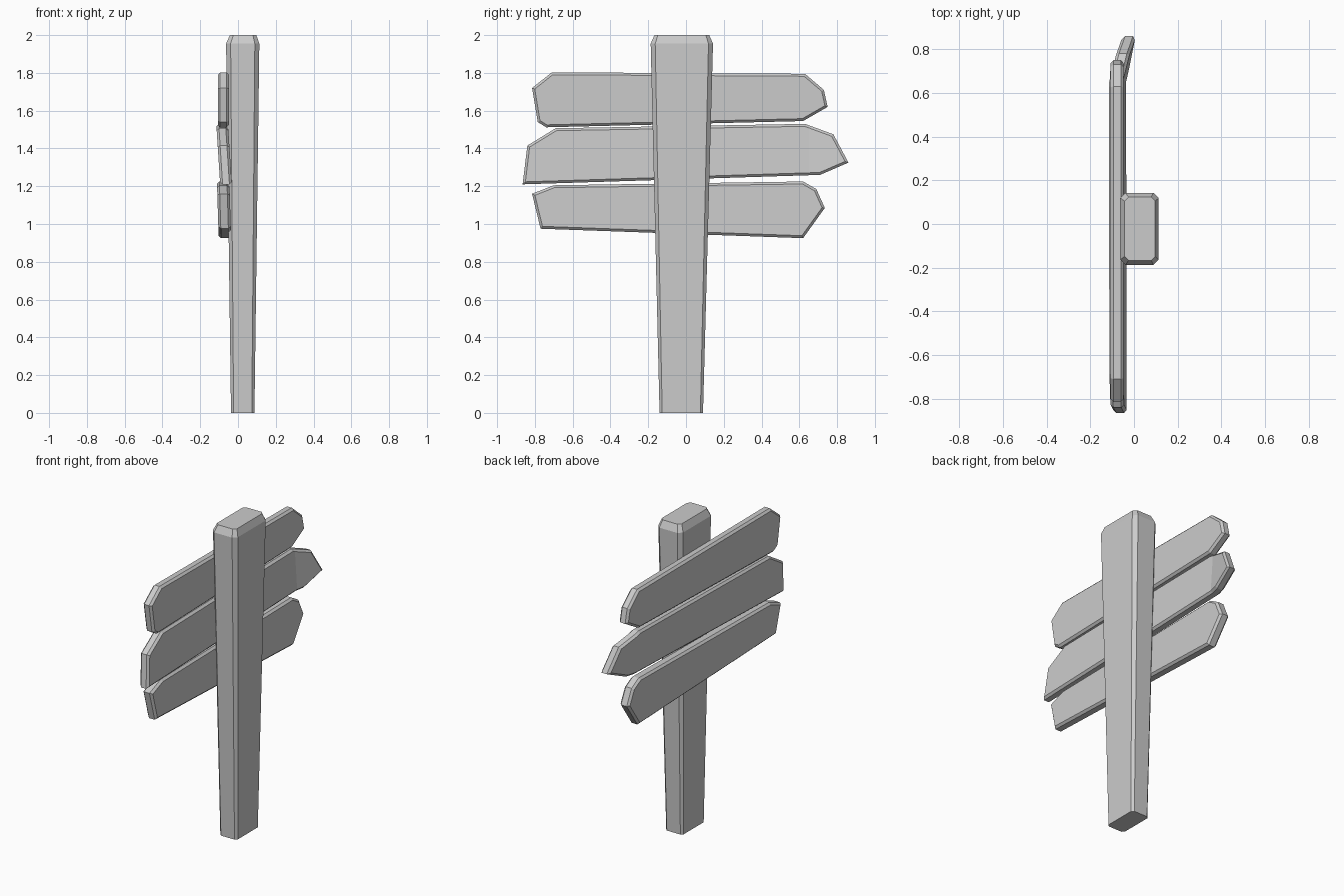
import bpy, bmesh

if "Cube" in bpy.data.objects:
    bpy.data.objects.remove(bpy.data.objects["Cube"])


def finish(bm, name):
    bmesh.ops.recalc_face_normals(bm, faces=bm.faces)
    me = bpy.data.meshes.new(name)
    bm.to_mesh(me)
    bm.free()
    ob = bpy.data.objects.new(name, me)
    bpy.context.collection.objects.link(ob)
    return ob


def post(name, rings):
    """Loft chamfered rectangles: (z, centre x, centre y, half x, half y, chamfer)."""
    bm = bmesh.new()
    loops = []
    for z, cx, cy, hx, hy, c in rings:
        pts = [(hx, hy - c), (hx - c, hy), (c - hx, hy), (-hx, hy - c),
               (-hx, c - hy), (c - hx, -hy), (hx - c, -hy), (hx, c - hy)]
        loops.append([bm.verts.new((cx + x, cy + y, z)) for x, y in pts])
    for a, b in zip(loops, loops[1:]):
        for i in range(8):
            j = (i + 1) % 8
            bm.faces.new((a[i], a[j], b[j], b[i]))
    bm.faces.new(loops[0])
    bm.faces.new(loops[-1])
    return finish(bm, name)


def board(name, outline, cx, half, lean=0.0, bend_y=None, bend=0.0):
    """Extrude a (y, z) outline along x, bevel both rims, then lean and bend the tip."""
    bm = bmesh.new()
    face = bm.faces.new([bm.verts.new((cx - half, y, z)) for y, z in outline])
    ext = bmesh.ops.extrude_face_region(bm, geom=[face], use_keep_orig=True)
    for v in ext["geom"]:
        if isinstance(v, bmesh.types.BMVert):
            v.co.x = cx + half
    bmesh.ops.recalc_face_normals(bm, faces=bm.faces)
    rims = [e for e in bm.edges if abs(e.verts[0].co.x - e.verts[1].co.x) < 1e-5]
    bmesh.ops.bevel(bm, geom=rims, offset=0.013, segments=1,
                    affect='EDGES', profile=0.5)
    if bend_y is not None:
        bmesh.ops.bisect_plane(bm, geom=bm.verts[:] + bm.edges[:] + bm.faces[:],
                               plane_co=(0, bend_y, 0), plane_no=(0, 1, 0))
    mid_z = sum(p[1] for p in outline) / len(outline)
    for v in bm.verts:
        v.co.x += lean * (v.co.z - mid_z)
        if bend_y is not None and v.co.y > bend_y:
            v.co.x += bend * (v.co.y - bend_y)
    return finish(bm, name)


# Post widening upward, with a chamfered top
post("post", [(0.0, 0.025, -0.025, 0.062, 0.115, 0.014),
              (1.955, 0.025, -0.022, 0.088, 0.165, 0.024),
              (2.0, 0.027, -0.022, 0.070, 0.145, 0.018)])

# Three rough-cut sign boards
board("top_board",
      [(-0.815, 1.72), (-0.71, 1.803), (0.63, 1.795), (0.73, 1.71),
       (0.75, 1.62), (0.62, 1.545), (-0.74, 1.512), (-0.785, 1.54)],
      -0.077, 0.03)
board("middle_board",
      [(-0.84, 1.415), (-0.69, 1.507), (0.63, 1.53), (0.78, 1.475),
       (0.86, 1.325), (0.71, 1.26), (-0.865, 1.21)],
      -0.075, 0.031, lean=-0.065, bend_y=0.65, bend=0.23)
board("bottom_board",
      [(-0.815, 1.16), (-0.70, 1.205), (0.62, 1.225), (0.69, 1.185),
       (0.735, 1.085), (0.62, 0.925), (-0.77, 0.975)],
      -0.075, 0.033, lean=-0.03)
